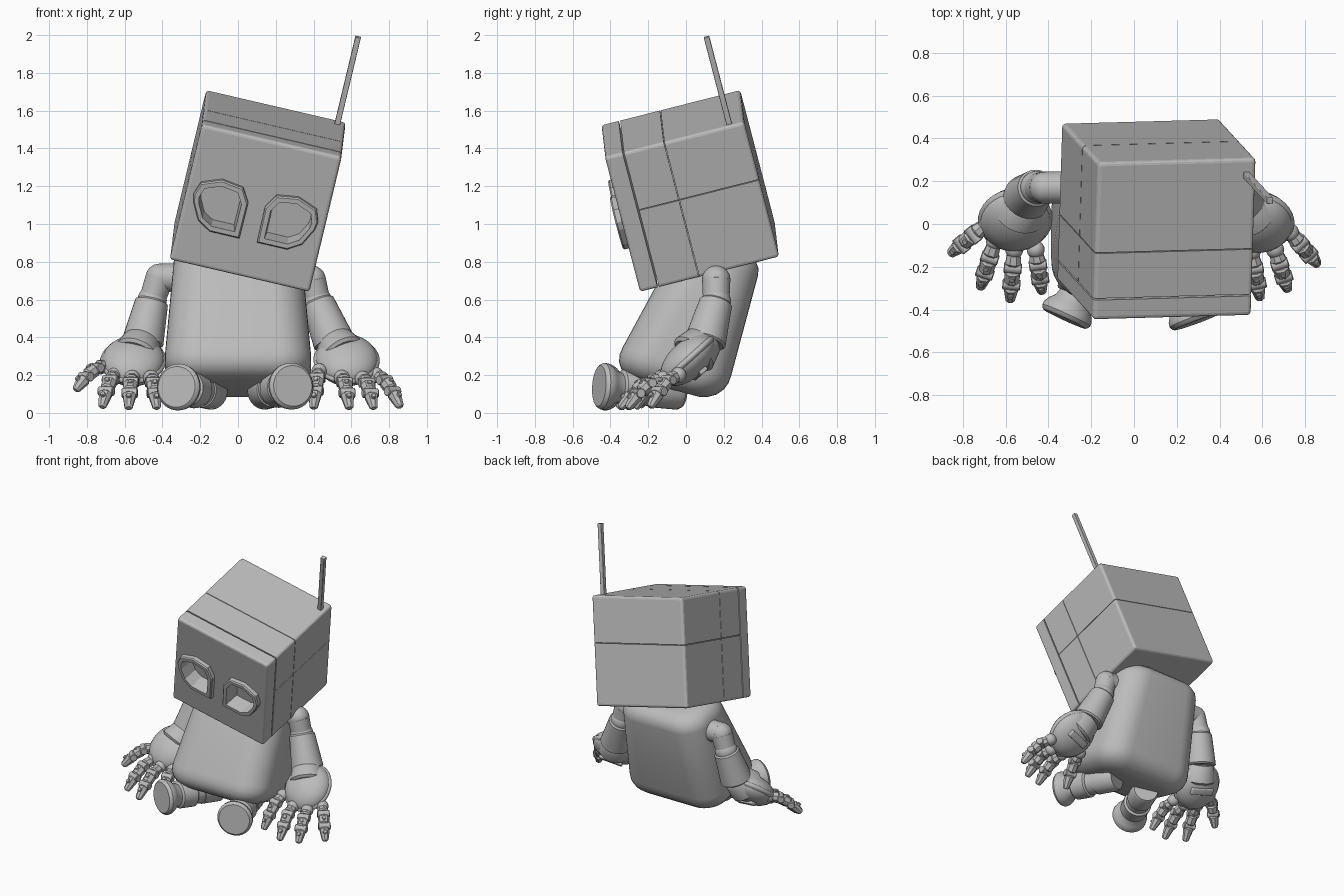
import bpy, bmesh
from math import pi, cos, sin, radians
from mathutils import Vector, Matrix

if "Cube" in bpy.data.objects:
    bpy.data.objects.remove(bpy.data.objects["Cube"])

grey = bpy.data.materials.new("plain grey")
grey.use_nodes = True
grey.diffuse_color = (0.5, 0.5, 0.5, 1)
grey.node_tree.nodes["Principled BSDF"].inputs["Base Color"].default_value = (0.5, 0.5, 0.5, 1)


def make(name, bm, matrix=None, angle=35):
    """Turn a bmesh into an object, smooth except at edges sharper than angle."""
    bmesh.ops.recalc_face_normals(bm, faces=bm.faces)
    if matrix:
        bm.transform(matrix)
    for f in bm.faces:
        f.smooth = angle > 0
    for e in bm.edges:
        e.smooth = e.calc_face_angle(0) < radians(angle)
    mesh = bpy.data.meshes.new(name)
    bm.to_mesh(mesh)
    bm.free()
    mesh.materials.append(grey)
    ob = bpy.data.objects.new(name, mesh)
    bpy.context.collection.objects.link(ob)
    return ob


def frame(origin, z, x_hint):
    """Matrix at origin with the given z axis and x close to x_hint."""
    z = z.normalized()
    y = z.cross(x_hint).normalized()
    x = y.cross(z)
    return Matrix.Translation(origin) @ Matrix((x, y, z)).transposed().to_4x4()


def loft(name, rings, matrix=None, angle=35):
    bm = bmesh.new()
    loops = [[bm.verts.new(p) for p in ring] for ring in rings]
    n = len(loops[0])
    for a, b in zip(loops, loops[1:]):
        for i in range(n):
            j = (i + 1) % n
            bm.faces.new((a[i], a[j], b[j], b[i]))
    bm.faces.new(loops[0])
    bm.faces.new(loops[-1])
    return make(name, bm, matrix, angle)


def lathe(name, start, end, profile, sides=32, angle=35):
    """Turned part; profile lists (distance along the axis, radius)."""
    start, end = Vector(start), Vector(end)
    axis = end - start
    hint = Vector((1, 0, 0)) if abs(axis.normalized().x) < 0.9 else Vector((0, 1, 0))
    rings = [[(r * cos(2 * pi * (i + 0.5) / sides), r * sin(2 * pi * (i + 0.5) / sides), t)
              for i in range(sides)] for t, r in profile]
    return loft(name, rings, frame(start, axis, hint), angle)


def rod(name, start, end, r0, r1, edge=0.006, sides=32, angle=35):
    """Tapered cylinder with softened rims."""
    length = (Vector(end) - Vector(start)).length
    return lathe(name, start, end, [(0, r0 - edge), (edge, r0), (length - edge, r1), (length, r1 - edge)],
                 sides, angle)


def ball(name, matrix):
    bm = bmesh.new()
    bmesh.ops.create_uvsphere(bm, u_segments=32, v_segments=16, radius=1)
    return make(name, bm, matrix, 180)


def box(name, low, high, matrix, bevel=0.0, pick=lambda e: True, angle=0):
    bm = bmesh.new()
    bmesh.ops.create_cube(bm, size=1)
    low, high = Vector(low), Vector(high)
    for v in bm.verts:
        v.co = [low[i] if v.co[i] < 0 else high[i] for i in range(3)]
    edges = [e for e in bm.edges if pick(e)]
    if bevel and edges:
        bmesh.ops.bevel(bm, geom=edges, offset=bevel, segments=3, profile=0.5, affect='EDGES')
    return make(name, bm, matrix, angle)


# Head: five panels with thin seams around an inner core
head_x = Vector((0.74, 0.02, -0.17)).normalized()
head_z = Vector((0.17, -0.185, 0.71))
head = frame(Vector((0.105, 0.022, 1.175)), head_z, head_x)
H, GAP = 0.38, 0.004


def outer_edge(e):
    mid = (e.verts[0].co + e.verts[1].co) / 2
    return sum(abs(c) > H - 0.001 for c in mid) == 2


seam_front, seam_mid, seam_z = -0.28, -0.057, 0.055
box("head_core", [-H + 0.012] * 3, [H - 0.012] * 3, head @ Matrix.Diagonal((1, 0.72, 1, 1)))
face_panel = box("head_face_panel", (-H, -H, -H), (H, seam_front - GAP, H), head, 0.018, outer_edge)
bands = (("middle", seam_front + GAP, seam_mid - GAP / 2), ("back", seam_mid + GAP / 2, H))
for band, y0, y1 in bands:
    for level, z0, z1 in (("lower", -H, seam_z - GAP / 2), ("upper", seam_z + GAP / 2, H)):
        box(f"head_{band}_{level}_panel", (-H, y0, z0), (H, y1, z1), head, 0.018, outer_edge)

# Eyes: raised rims with pockets cut into the face panel
eye = [(.048, -.172), (.046, .025), (.09, .1), (.208, .117), (.315, .075),
       (.338, .008), (.33, -.035), (.283, -.127), (.21, -.172)]
eye_mid = Vector((0.195, -0.03))


def eye_ring(side, scale, y):
    pts = [eye_mid + (Vector(p) - eye_mid) * scale for p in eye]
    return [(side * p.x, y, p.y) for p in pts]


def cut(ob, cutter):
    mod = ob.modifiers.new("pocket", 'BOOLEAN')
    mod.operation, mod.solver, mod.object = 'DIFFERENCE', 'EXACT', cutter
    bpy.context.view_layer.objects.active = ob
    bpy.ops.object.modifier_apply(modifier=mod.name)


for side, word in ((1, "left"), (-1, "right")):
    rim = loft(f"{word}_eye_rim", [eye_ring(side, 1, -0.37), eye_ring(side, 1, -0.407),
                                   eye_ring(side, 0.95, -0.415)], head, 0)
    cutter = loft("eye_cutter", [eye_ring(side, 0.8, -0.46), eye_ring(side, 0.72, -0.3)], head, 0)
    cutter.hide_render = True
    cut(rim, cutter)
    cut(face_panel, cutter)
    bpy.data.objects.remove(cutter)

# Antenna
box("antenna", (0.32, 0.285, 0.34), (0.35, 0.315, 0.868), head, 0.003)

# Torso: rounded box, leaning back, narrower at the top
def torso_ring(h, inset):
    w, r = 0.4 - 0.085 * h - inset, 0.18 - 0.6 * inset
    back, front = -inset, inset - 0.63 + 0.24 * h
    corners = ((w - r, back - r), (r - w, back - r), (r - w, front + r), (w - r, front + r))
    return [(cx + r * cos((k + i / 8) * pi / 2), cy + r * sin((k + i / 8) * pi / 2), h)
            for k, (cx, cy) in enumerate(corners) for i in range(9)]


profile = [(0, .13), (.012, .09), (.035, .05), (.07, .02), (.11, .004), (.15, 0), (.4, 0),
           (.7, 0), (.74, .008), (.775, .035), (.795, .075), (.8, .11)]
loft("torso", [torso_ring(*p) for p in profile],
     Matrix.Translation((0, 0.2, 0.05)) @ Matrix.Rotation(radians(-15), 4, 'X'), 60)

# Legs with flat round soles
leg = [(0, .108), (.006, .116), (.02, .124), (.04, .122), (.065, .108), (.09, .086), (.12, .078),
       (.124, .09), (.13, .096), (.235, .1), (.242, .094), (.245, .085), (.3, .085), (.303, .092),
       (.44, .095), (.46, .085)]
lathe("left_leg", (0.29, -0.46, 0.143), (0.13, -0.02, 0.11), leg)
lathe("right_leg", (-0.325, -0.445, 0.138), (-0.13, -0.02, 0.11), leg)


def finger(name, base, tip):
    """Arched finger of three faceted links with hinge pins."""
    base, tip = Vector(base), Vector(tip)
    up = Vector((0, 0, 1))
    pts = [base, base.lerp(tip, 0.36) + up * 0.035, base.lerp(tip, 0.68) + up * 0.03, tip]
    side = (tip - base).cross(up).normalized()
    ball(name + "_knuckle", Matrix.Translation(base) @ Matrix.Scale(0.042, 4))
    widths = ((.034, .04), (.04, .037), (.037, .023))
    for i, (r0, r1) in enumerate(widths):
        a, b = pts[i], pts[i + 1]
        step = (b - a).normalized() * 0.012
        rod(f"{name}_link_{i + 1}", a + step, b - step * (i < 2), r0, r1, 0.009, 8, 20)
        if i:
            rod(f"{name}_hinge_{i}", a - side * 0.042, a + side * 0.042, 0.026, 0.026, 0.004, 16)
            top = side.cross(b - a).normalized()
            mid = a.lerp(b, 0.45)
            rod(f"{name}_stud_{i}", mid, mid + top * 0.042, 0.014, 0.014, 0.003, 12)


def arm(word, side, shoulder, elbow, cuff, palm, knuckles, tips):
    shoulder, elbow, cuff, palm = map(Vector, (shoulder, elbow, cuff, palm))
    inner = Vector((side * 0.27, shoulder.y, shoulder.z))
    rod(f"{word}_shoulder", inner, shoulder, 0.075, 0.075)
    ball(f"{word}_shoulder_ball", Matrix.Translation(shoulder) @ Matrix.Scale(0.075, 4))
    rod(f"{word}_upper_arm", shoulder, elbow, 0.075, 0.07)
    ball(f"{word}_elbow", Matrix.Translation(elbow) @ Matrix.Scale(0.078, 4))
    rod(f"{word}_forearm_sleeve", elbow, cuff, 0.088, 0.11, 0.01)
    rod(f"{word}_wrist", cuff.lerp(elbow, 0.1), cuff.lerp(palm, 0.75), 0.1, 0.125, 0.015)
    # Palm with a rim and a raised plate on its back
    centre = sum((Vector(k) for k in knuckles), Vector()) / len(knuckles)
    forward = (centre - cuff).normalized()
    across = Vector((1, 0, 0)) - forward * forward.x
    hand = frame(palm, across.cross(forward), across)
    ball(f"{word}_palm", hand @ Matrix.Diagonal((0.165, 0.175, 0.1, 1)))
    ball(f"{word}_palm_rim", hand @ Matrix.Diagonal((0.175, 0.185, 0.045, 1)))
    box(f"{word}_hand_plate", (-0.085, -0.025, 0.07), (0.085, 0.025, 0.108), hand, 0.008, angle=35)
    for i, (k, t) in enumerate(zip(knuckles, tips)):
        finger(f"{word}_finger_{i + 1}", k, t)


arm("left", 1, (.39, .16, .705), (.42, .16, .59), (.51, .1, .37), (.575, .01, .28),
    [(.43, -.08, .22), (.55, -.13, .185), (.66, -.12, .18), (.73, -.04, .2)],
    [(.4, -.27, .024), (.59, -.35, .024), (.72, -.31, .024), (.86, -.19, .03)])
arm("right", -1, (-.415, .17, .715), (-.455, .17, .595), (-.505, .12, .37), (-.555, .02, .275),
    [(-.69, 0, .25), (-.65, -.08, .2), (-.56, -.12, .185), (-.46, -.12, .185)],
    [(-.86, -.14, .12), (-.72, -.3, .03), (-.58, -.36, .024), (-.43, -.32, .024)])
